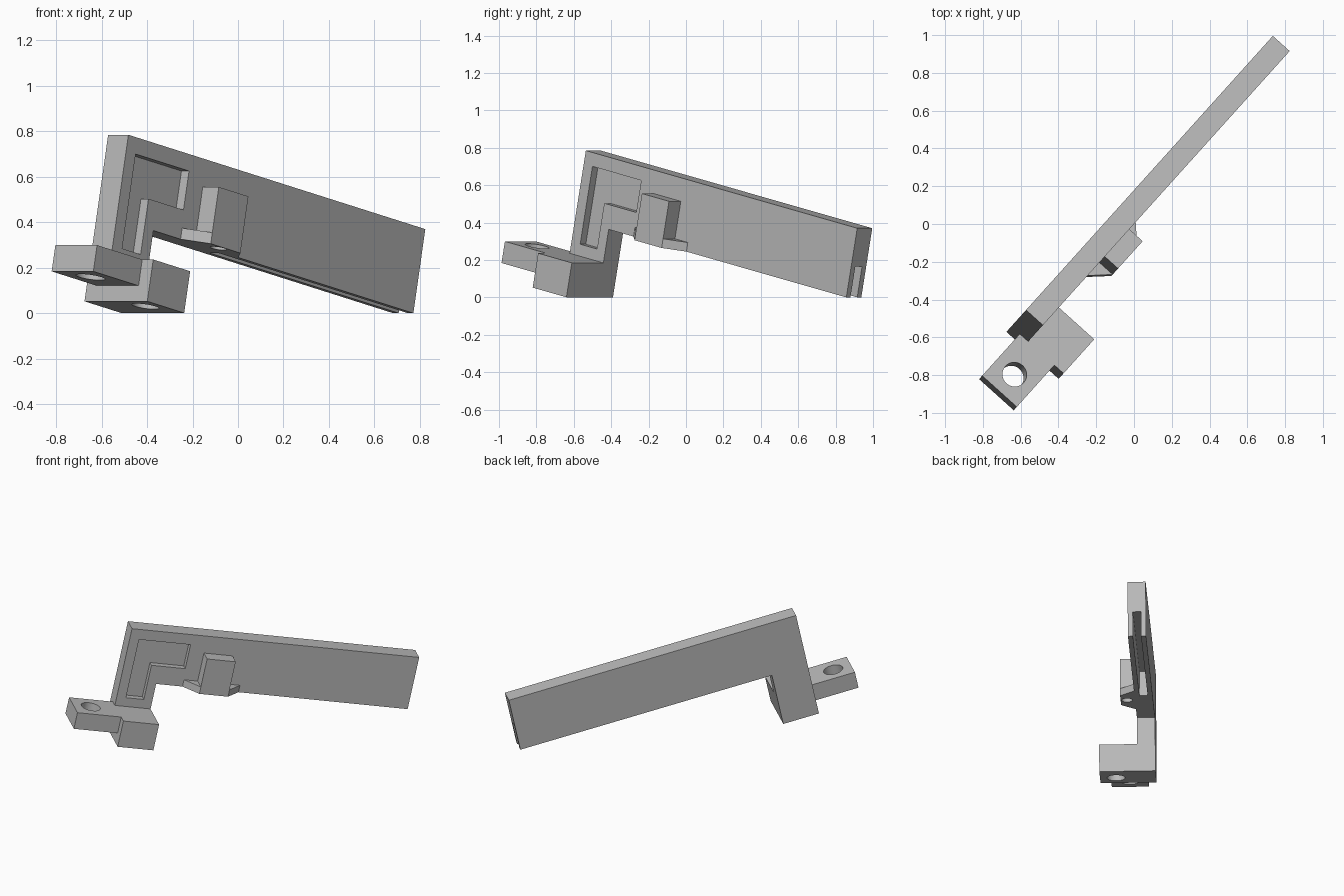
import bpy, bmesh
from math import radians, sin, cos, pi
from mathutils import Matrix, Vector

cube = bpy.data.objects.get("Cube")
if cube:
    bpy.data.objects.remove(cube, do_unlink=True)

# One plain grey for the whole bracket
grey = bpy.data.materials.new("plain_grey")
grey.use_nodes = True
colour = (0.5, 0.5, 0.5, 1)
grey.diffuse_color = colour
grey.node_tree.nodes["Principled BSDF"].inputs["Base Color"].default_value = colour

# Part frame: a runs along the bar, b is its height, c points out of its face
turn, pitch = radians(48), radians(12)
A = Vector((cos(pitch) * cos(turn), cos(pitch) * sin(turn), -sin(pitch)))
C = Vector((sin(turn), -cos(turn), 0))
B = C.cross(A)


def prism(name, profile, low, high, upright=False):
    """Extrude an (a, b) profile along c, or an (a, c) profile along b."""
    bm = bmesh.new()
    verts = []
    for p, q in profile:
        point = A * p + (B * low + C * q if upright else B * q + C * low)
        verts.append(bm.verts.new(point))
    face = bm.faces.new(verts)
    top = bmesh.ops.extrude_face_region(bm, geom=[face])["geom"]
    moved = [v for v in top if isinstance(v, bmesh.types.BMVert)]
    bmesh.ops.translate(bm, verts=moved, vec=(B if upright else C) * (high - low))
    bmesh.ops.recalc_face_normals(bm, faces=bm.faces)
    mesh = bpy.data.meshes.new(name)
    bm.to_mesh(mesh)
    bm.free()
    mesh.materials.append(grey)
    obj = bpy.data.objects.new(name, mesh)
    bpy.context.collection.objects.link(obj)
    return obj


def block(name, a0, a1, b0, b1, c0, c1):
    return prism(name, [(a0, b0), (a1, b0), (a1, b1), (a0, b1)], c0, c1)


def drill(name, a, c, radius, low, high):
    ring = [(a + radius * cos(i * pi / 24), c + radius * sin(i * pi / 24)) for i in range(48)]
    return prism(name, ring, low, high, upright=True)


def cut(obj, *cutters):
    for cutter in cutters:
        cutter.hide_render = True
        mod = obj.modifiers.new("cut", 'BOOLEAN')
        mod.operation = 'DIFFERENCE'
        mod.solver = 'EXACT'
        mod.object = cutter
    bpy.context.view_layer.update()
    graph = bpy.context.evaluated_depsgraph_get()
    mesh = bpy.data.meshes.new_from_object(obj.evaluated_get(graph))
    obj.modifiers.clear()
    obj.data = mesh


# Long bar with a leg at one end
left, leg = -0.868, -0.62
bottom, under, top, end = -0.131, 0.24, 0.618, 1.128
body = prism("bar_and_leg", [(left, bottom), (leg, bottom), (leg, under),
                             (end, under), (end, top), (left, top)], -0.12, 0)

# L-shaped pocket in the face and a slot along the underside
pocket = prism("pocket_cutter", [(-0.804, 0.12), (-0.68, 0.12), (-0.68, 0.37),
                                 (-0.445, 0.37), (-0.445, 0.545), (-0.804, 0.545)], -0.045, 0.05)
slot = block("slot_cutter", -0.15, end + 0.1, under - 0.1, 0.41, -0.087, -0.033)
cut(body, pocket, slot)

# Foot with a blind hole from below, and a tab with a through hole
foot = block("foot", left, leg, bottom, 0.057, 0, 0.252)
foot_hole = drill("foot_hole_cutter", -0.76, 0.146, 0.06, bottom - 0.1, 0)
cut(foot, foot_hole)
tab = block("tab", -1.172, left, -0.061, 0.057, -0.06, 0.187)
tab_hole = drill("tab_hole_cutter", -1.05, 0.063, 0.065, -0.2, 0.2)
cut(tab, tab_hole)

# Side boss: winged base, post and a blind hole from below
wing_top, a0, a1, depth = 0.29, -0.342, -0.143, 0.095
base = prism("boss_base", [(a0 - depth, 0), (a1 + depth, 0), (a1, depth), (a0, depth)],
             under, wing_top, upright=True)
post = block("boss_post", a0, a1, wing_top, 0.495, 0, depth)
boss_hole = drill("boss_hole_cutter", -0.242, 0.052, 0.037, under - 0.1, 0.4)
cut(base, boss_hole)
cut(post, boss_hole)

for cutter in (pocket, slot, foot_hole, tab_hole, boss_hole):
    bpy.data.objects.remove(cutter, do_unlink=True)

# Smooth hole walls, crisp corners
bpy.ops.object.select_all(action='DESELECT')
for obj in (body, foot, tab, base, post):
    obj.select_set(True)
bpy.context.view_layer.objects.active = body
bpy.ops.object.shade_smooth_by_angle(angle=radians(30))
